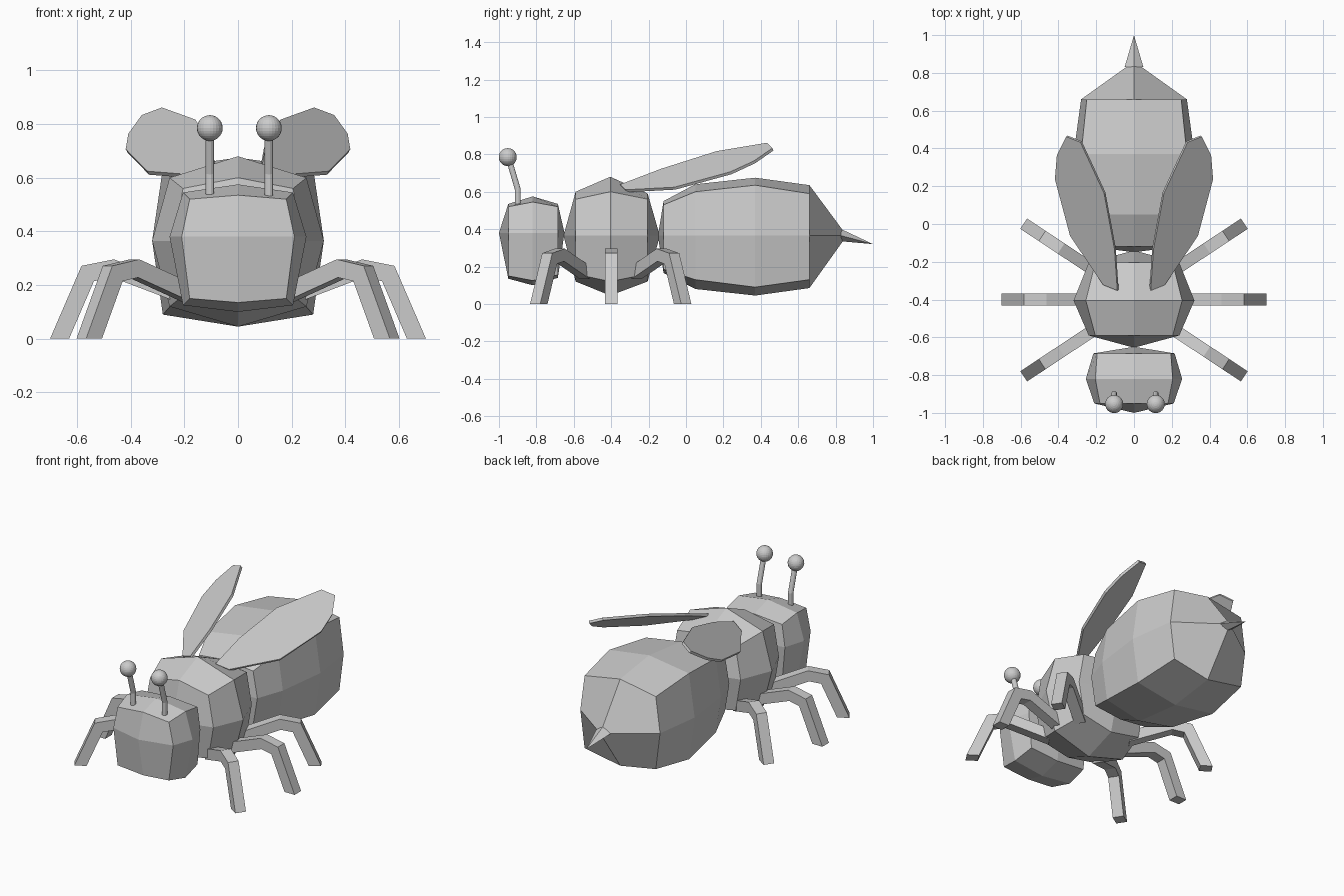
import bpy, bmesh, math
from mathutils import Vector, Matrix

if "Cube" in bpy.data.objects:
    bpy.data.objects.remove(bpy.data.objects["Cube"], do_unlink=True)

grey = bpy.data.materials.new("plain grey")
grey.use_nodes = True
grey.diffuse_color = (0.6, 0.6, 0.6, 1)
grey.node_tree.nodes["Principled BSDF"].inputs["Base Color"].default_value = (0.6, 0.6, 0.6, 1)


def finish(name, bm):
    bmesh.ops.recalc_face_normals(bm, faces=bm.faces)
    mesh = bpy.data.meshes.new(name)
    bm.to_mesh(mesh)
    bm.free()
    mesh.materials.append(grey)
    obj = bpy.data.objects.new(name, mesh)
    bpy.context.collection.objects.link(obj)
    return obj


def body(name, front_y, back_y, mid_z, stations):
    """Loft eight-sided rings; each end closes on a centre point with four quads."""
    bm = bmesh.new()
    rings = []
    for y, side, corner, top, top_corner, low_corner, low in stations:
        pts = [(0, top), (corner, top_corner), (side, mid_z), (corner, low_corner),
               (0, low), (-corner, low_corner), (-side, mid_z), (-corner, top_corner)]
        rings.append([bm.verts.new((x, y, z)) for x, z in pts])
    for a, b in zip(rings, rings[1:]):
        for i in range(8):
            j = (i + 1) % 8
            bm.faces.new((a[i], a[j], b[j], b[i]))
    for ring, y in ((rings[0], front_y), (rings[-1], back_y)):
        tip = bm.verts.new((0, y, mid_z))
        for i in range(0, 8, 2):
            bm.faces.new((ring[i], ring[i + 1], ring[(i + 2) % 8], tip))
    return finish(name, bm)


def tube(name, path, radius, sides, matrix=Matrix(), flat_end=False):
    """Mitred tube along a path lying in a vertical plane."""
    bm = bmesh.new()
    path = [Vector(p) for p in path]
    dirs = [(b - a).normalized() for a, b in zip(path, path[1:])]
    across = dirs[0].cross(dirs[-1]).normalized()
    rings = []
    for i, p in enumerate(path):
        before, after = dirs[max(i - 1, 0)], dirs[min(i, len(dirs) - 1)]
        tangent = (before + after).normalized()
        up = across.cross(tangent) / tangent.dot(after)
        if flat_end and i == len(path) - 1:
            up = Vector((1, 0, 0)) / abs(dirs[-1].z) * math.copysign(1, up.x)
        ring = []
        for k in range(sides):
            t = (k + 0.5) * math.tau / sides
            ring.append(bm.verts.new(p + radius * (across * math.cos(t) + up * math.sin(t))))
        rings.append(ring)
    for a, b in zip(rings, rings[1:]):
        for k in range(sides):
            j = (k + 1) % sides
            bm.faces.new((a[k], a[j], b[j], b[k]))
    bm.faces.new(rings[0])
    bm.faces.new(rings[-1])
    bm.transform(matrix)
    return finish(name, bm)


# Three body sections: y, side, corner, top, top corner, low corner, low
body("head", -1.0, -0.65, 0.38, [
    (-0.95, 0.21, 0.18, 0.535, 0.52, 0.15, 0.135),
    (-0.82, 0.255, 0.205, 0.575, 0.545, 0.125, 0.10),
    (-0.685, 0.215, 0.195, 0.535, 0.52, 0.155, 0.14)])
body("thorax", -0.655, -0.14, 0.365, [
    (-0.59, 0.24, 0.205, 0.60, 0.56, 0.16, 0.12),
    (-0.405, 0.32, 0.255, 0.68, 0.60, 0.12, 0.045),
    (-0.205, 0.24, 0.205, 0.59, 0.56, 0.16, 0.12)])
body("abdomen", -0.15, 0.86, 0.365, [
    (-0.12, 0.22, 0.19, 0.55, 0.53, 0.185, 0.165),
    (0.05, 0.28, 0.245, 0.64, 0.60, 0.13, 0.08),
    (0.37, 0.32, 0.28, 0.675, 0.635, 0.09, 0.045),
    (0.66, 0.28, 0.25, 0.635, 0.59, 0.13, 0.085)])

# Sting
bm = bmesh.new()
base = [bm.verts.new(p) for p in
        ((0.05, 0.83, 0.365), (0, 0.83, 0.4), (-0.05, 0.83, 0.365), (0, 0.83, 0.335))]
tip = bm.verts.new((0, 1.0, 0.32))
bm.faces.new(base)
for i in range(4):
    bm.faces.new((base[i], base[(i + 1) % 4], tip))
finish("sting", bm)

# Wing outline seen from above, laid on a tilted plane
outline = [(0.085, -0.35), (0.16, -0.32), (0.335, -0.06), (0.415, 0.24), (0.405, 0.365),
           (0.355, 0.465), (0.28, 0.435), (0.155, 0.165), (0.10, -0.13)]

for side, label in ((1, "left"), (-1, "right")):
    # Wings
    bm = bmesh.new()
    bm.faces.new([bm.verts.new((side * x, y, 0.81 + 0.544 * (0.155 - x) + 0.419 * (y - 0.165)))
                  for x, y in outline])
    wing = finish(label + "_wing", bm)
    solid = wing.modifiers.new("thickness", "SOLIDIFY")
    solid.thickness = 0.016
    solid.offset = 0

    # Antennae with ball ends
    x = 0.115 if side > 0 else -0.105
    tube(label + "_antenna", [(x, -0.9, 0.5), (x, -0.9, 0.615), (x, -0.95, 0.785)], 0.016, 12)
    bm = bmesh.new()
    bmesh.ops.create_uvsphere(bm, u_segments=24, v_segments=14, radius=0.048,
                              matrix=Matrix.Translation((x, -0.953, 0.785)))
    finish(label + "_antenna_ball", bm)

    # Jointed legs fanned around the thorax
    for part, turn, y in (("front", -33.5, -0.42), ("middle", 0, -0.4), ("back", 33.5, -0.385)):
        place = (Matrix.Translation((0, y, 0)) @ Matrix.Diagonal((side, 1, 1, 1))
                 @ Matrix.Rotation(math.radians(turn), 4, "Z"))
        tube(f"{part}_{label}_leg",
             [(0.21, 0, 0.165), (0.465, 0, 0.262), (0.56, 0, 0.243), (0.665, 0, 0)],
             0.046, 4, place, flat_end=True)
